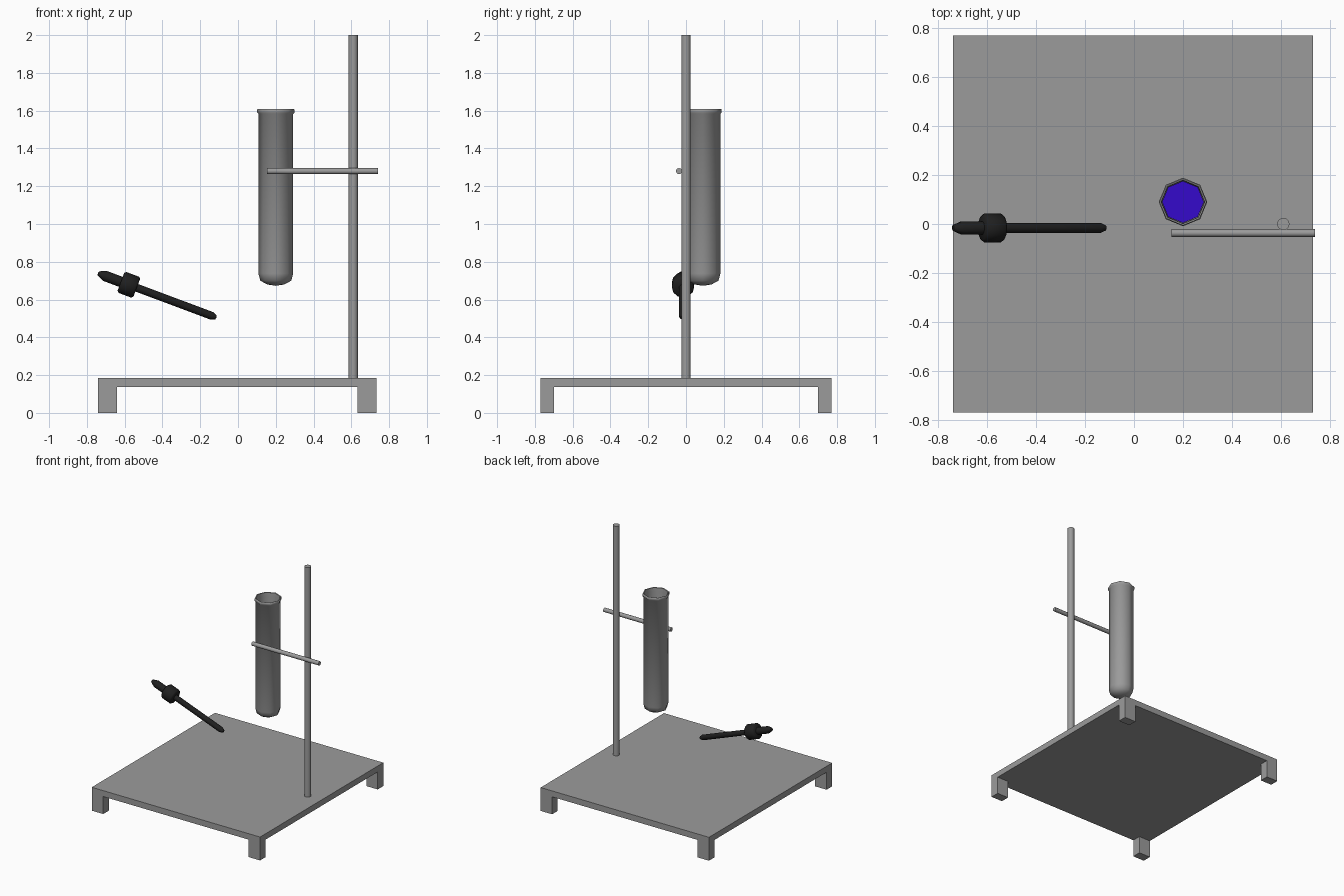
import bpy, bmesh, math
from mathutils import Matrix, Vector

if "Cube" in bpy.data.objects:
    bpy.data.objects.remove(bpy.data.objects["Cube"])


def material(name, rgb):
    m = bpy.data.materials.new(name)
    m.diffuse_color = (*rgb, 1)
    m.use_nodes = True
    m.node_tree.nodes["Principled BSDF"].inputs["Base Color"].default_value = m.diffuse_color
    return m


GREY = material("grey", (0.33, 0.33, 0.33))
BLACK = material("black", (0.014, 0.014, 0.014))
BLUE = material("blue", (0.035, 0.003, 0.6))


def finish(name, bm, mat, smooth=None):
    bmesh.ops.remove_doubles(bm, verts=bm.verts, dist=1e-5)
    bmesh.ops.recalc_face_normals(bm, faces=bm.faces)
    mesh = bpy.data.meshes.new(name)
    bm.to_mesh(mesh)
    bm.free()
    mesh.materials.append(mat)
    ob = bpy.data.objects.new(name, mesh)
    bpy.context.collection.objects.link(ob)
    if smooth:
        bpy.ops.object.select_all(action='DESELECT')
        ob.select_set(True)
        bpy.context.view_layer.objects.active = ob
        bpy.ops.object.shade_smooth_by_angle(angle=math.radians(smooth))
    return ob


def box(name, lo, hi, mat):
    lo, hi = Vector(lo), Vector(hi)
    bm = bmesh.new()
    bmesh.ops.create_cube(bm, size=1, matrix=Matrix.Translation((lo + hi) / 2)
                          @ Matrix.Diagonal((*(hi - lo), 1)))
    return finish(name, bm, mat)


def lathe(name, profile, sides, mat, origin=(0, 0, 0), axis=(0, 0, 1), smooth=50):
    """Spin (radius, distance along axis) points around the axis."""
    bm = bmesh.new()
    vs = [bm.verts.new((r, 0, z)) for r, z in profile]
    edges = [bm.edges.new(p) for p in zip(vs, vs[1:])]
    bmesh.ops.spin(bm, geom=vs + edges, cent=(0, 0, 0), axis=(0, 0, 1),
                   angle=math.tau, steps=sides)
    turn = Vector((0, 0, 1)).rotation_difference(Vector(axis)).to_matrix().to_4x4()
    bm.transform(Matrix.Translation(origin) @ turn)
    return finish(name, bm, mat, smooth)


# Base plate with four corner feet
box("base_plate", (-0.74, -0.77, 0.138), (0.732, 0.77, 0.185), GREY)
for i, x in enumerate((-0.74, 0.632)):
    for j, y in enumerate((-0.77, 0.70)):
        box(f"foot_{i}{j}", (x, y, 0), (x + 0.1, y + 0.07, 0.138), GREY)

# Upright pole and the horizontal clamp rod
lathe("pole", [(0, 0.185), (0.025, 0.185), (0.025, 2), (0, 2)], 16, GREY, (0.61, 0, 0))
lathe("clamp_rod", [(0, 0), (0.016, 0), (0.016, 0.587), (0, 0.587)], 12, GREY,
      (0.153, -0.037, 1.28), (1, 0, 0))

# Open eight-sided test tube with a rolled lip, and the liquid in it
lathe("test_tube", [(0, 0.673), (0.045, 0.68), (0.082, 0.70), (0.092, 0.738),
                    (0.092, 1.583), (0.099, 1.59), (0.099, 1.605), (0.095, 1.61),
                    (0.089, 1.608), (0.087, 1.58), (0.087, 0.74), (0.075, 0.705),
                    (0, 0.685)], 8, GREY, (0.2, 0.09, 0))
lathe("liquid", [(0, 0.69), (0.073, 0.71), (0.0855, 0.745), (0.0855, 1.15), (0, 1.15)],
      8, BLUE, (0.2, 0.09, 0))

# Tilted dropper: squeeze bulb, collar and thin stem
tilt = math.radians(20.5)
place = dict(origin=(-0.578, -0.016, 0.678), axis=(math.cos(tilt), 0, -math.sin(tilt)))
lathe("dropper_bulb", [(0, -0.175), (0.012, -0.172), (0.028, -0.135), (0.028, -0.04),
                       (0, -0.04)], 10, BLACK, **place)
lathe("dropper_collar", [(0, -0.045), (0.05, -0.045), (0.059, -0.036), (0.059, 0.036),
                         (0.05, 0.045), (0, 0.045)], 12, BLACK, **place)
lathe("dropper_stem", [(0, 0.04), (0.021, 0.04), (0.021, 0.47), (0.011, 0.493),
                       (0, 0.495)], 10, BLACK, **place)
